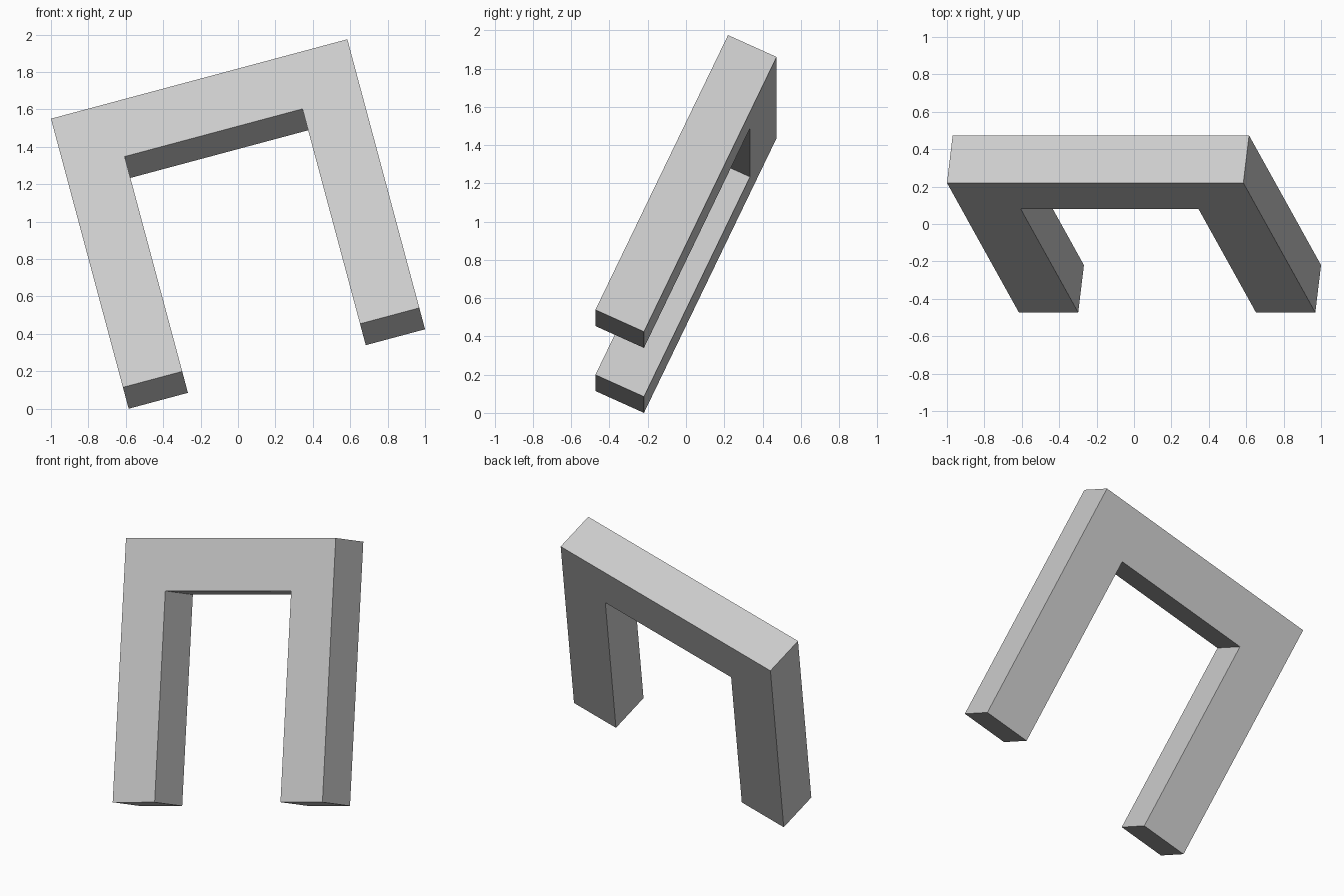
import bpy, bmesh, math
from mathutils import Matrix

cube = bpy.data.objects.get("Cube")
if cube:
    bpy.data.objects.remove(cube, do_unlink=True)

SIZE, DEPTH = 1.6405, 0.28        # outer square and thickness
BAR = SIZE * 0.2                  # width of the legs and top bar

mat = bpy.data.materials.new("light_grey")
mat.use_nodes = True
grey = (0.6, 0.6, 0.6, 1)
mat.diffuse_color = grey
mat.node_tree.nodes["Principled BSDF"].inputs["Base Color"].default_value = grey

# Arch outline: right half, mirrored to the left
h, i = SIZE / 2, SIZE / 2 - BAR
half = [(i, i), (i, -h), (h, -h), (h, h)]
outline = half + [(-x, z) for x, z in reversed(half)]

# Extrude the outline through the thickness
bm = bmesh.new()
face = bm.faces.new([bm.verts.new((x, -DEPTH / 2, z)) for x, z in outline])
ext = bmesh.ops.extrude_face_region(bm, geom=[face], use_keep_orig=True)
bmesh.ops.translate(bm, vec=(0, DEPTH, 0),
                    verts=[g for g in ext["geom"] if isinstance(g, bmesh.types.BMVert)])
bmesh.ops.recalc_face_normals(bm, faces=bm.faces)

# Lean back, then roll sideways, and rest the lowest corner on the ground
tilt = Matrix.Rotation(math.radians(-15), 4, 'Y') @ Matrix.Rotation(math.radians(-25), 4, 'X')
bm.transform(tilt)
low = min(v.co.z for v in bm.verts)
bm.transform(Matrix.Translation((0, 0, -low)))

mesh = bpy.data.meshes.new("tilted_arch")
bm.to_mesh(mesh)
bm.free()
mesh.materials.append(mat)
bpy.context.collection.objects.link(bpy.data.objects.new("tilted_arch", mesh))
